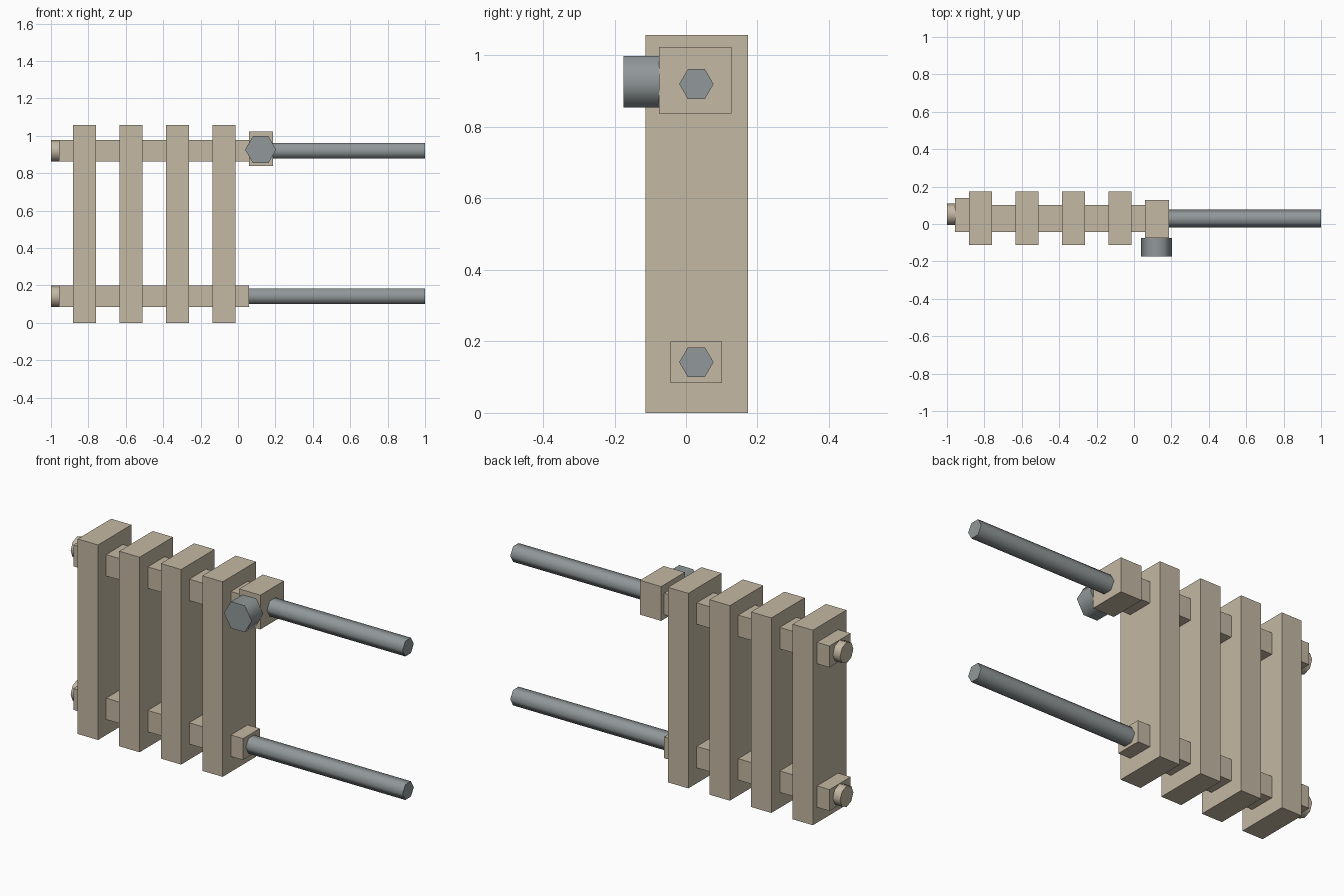
import bpy, math

if "Cube" in bpy.data.objects:
    bpy.data.objects.remove(bpy.data.objects["Cube"])


def material(name, rgb):
    m = bpy.data.materials.new(name)
    m.diffuse_color = (*rgb, 1)
    m.use_nodes = True
    m.node_tree.nodes["Principled BSDF"].inputs["Base Color"].default_value = m.diffuse_color
    return m


CREAM = material("cream paint", (0.552, 0.479, 0.366))
STEEL = material("grey steel", (0.283, 0.314, 0.319))


def box(name, x, y, z, mat):
    """Box from (min, max) ranges."""
    bpy.ops.mesh.primitive_cube_add(size=1)
    o = bpy.context.object
    o.name = name
    mid = [(r[0] + r[1]) / 2 for r in (x, y, z)]
    dim = [r[1] - r[0] for r in (x, y, z)]
    for v in o.data.vertices:
        v.co = [m + c * d for m, c, d in zip(mid, v.co, dim)]
    o.data.materials.append(mat)
    return o


def rod(name, sides, radius, length, centre, rot, mat):
    """Low-sided prism with smooth sides and flat ends."""
    bpy.ops.mesh.primitive_cylinder_add(vertices=sides, radius=radius, depth=length,
                                        location=centre, rotation=rot)
    o = bpy.context.object
    o.name = name
    o.data.materials.append(mat)
    bpy.ops.object.shade_smooth_by_angle(angle=math.radians(65))
    return o


Q = math.pi / 2

# Radiator columns
for i in range(4):
    x = -0.882 + 0.249 * i
    box(f"radiator_column_{i + 1}", (x, x + 0.122), (-0.113, 0.173), (0, 1.057), CREAM)

# Lower and upper connectors, end bosses, plugs and pipes
for level, z, pipe_start in (("lower", 0.142, 0.05), ("upper", 0.920, 0.18)):
    zr = (z - 0.058, z + 0.058)
    box(f"{level}_connector", (-0.80, 0.06), (-0.043, 0.101), zr, CREAM)
    box(f"{level}_end_boss", (-0.957, -0.87), (-0.043, 0.138), zr, CREAM)
    rod(f"{level}_plug", 8, 0.057, 0.06, (-0.97, 0.052, z), (Q, 0, Q), CREAM).rotation_euler = (0, Q, 0)
    # hexagonal pipe with corners pointing along y
    rod(f"{level}_pipe", 6, 0.048, 1 - pipe_start, ((1 + pipe_start) / 2, 0.029, z),
        (0, Q, 0), STEEL)

# Valve body and hexagonal knob at the upper pipe
box("valve_body", (0.06, 0.187), (-0.076, 0.127), (0.838, 1.024), CREAM)
knob = rod("valve_knob", 6, 0.083, 0.10, (0.121, -0.1245, 0.926), (Q, 0, 0), STEEL)
knob.rotation_euler = (Q, Q, 0)  # corners pointing along x
